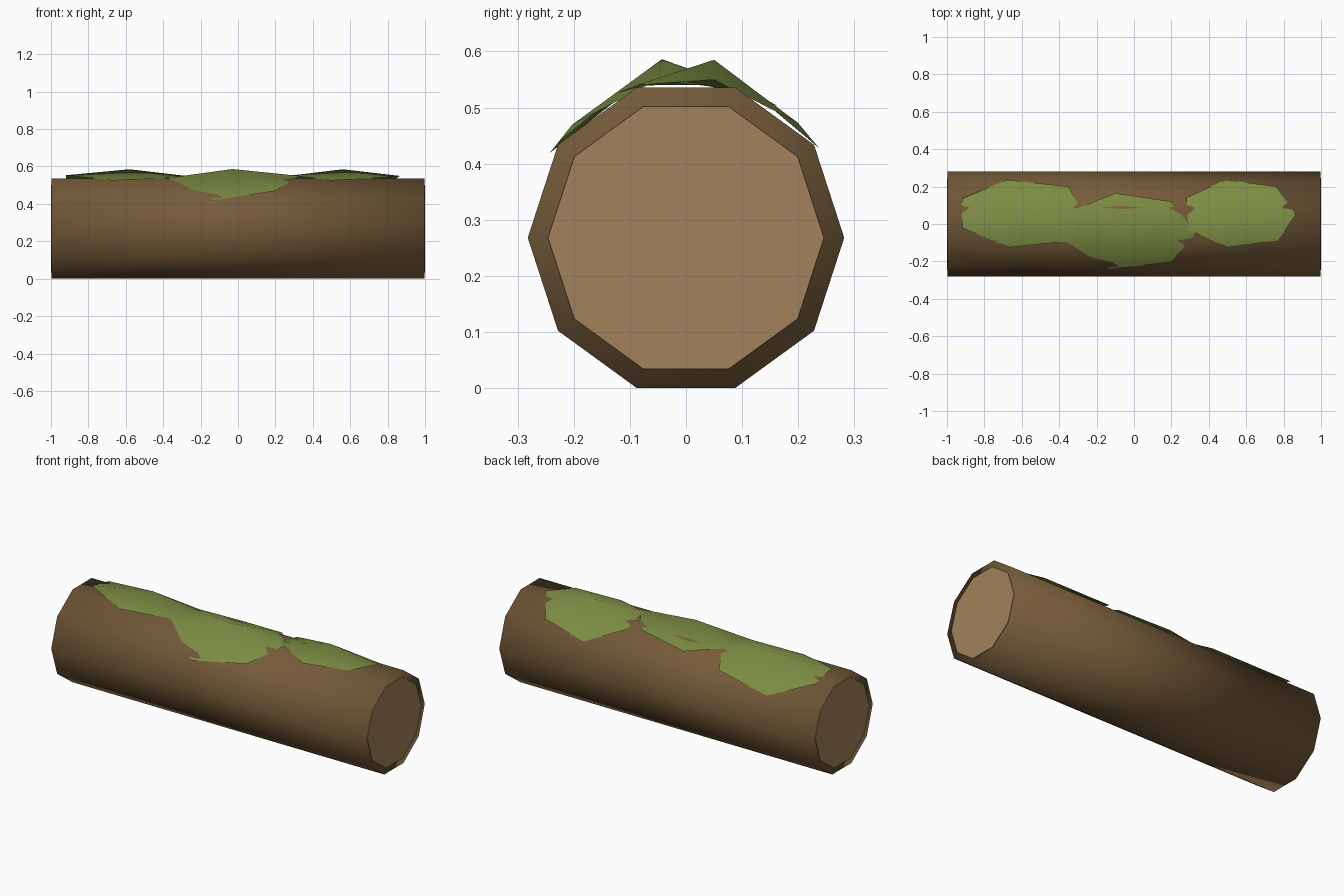
import bpy
import bmesh
from math import pi, sqrt
from mathutils import Matrix, Vector

default_cube = bpy.data.objects.get("Cube")
if default_cube:
    bpy.data.objects.remove(default_cube, do_unlink=True)

LOG_RADIUS = 0.282
AXIS_HEIGHT = 0.268
MOSS_EDGE_RADIUS = 0.286
MOSS_PEAK_RADIUS = 0.321


def make_material(name, rgb):
    material = bpy.data.materials.new(name)
    material.use_nodes = True
    colour = (*rgb, 1)
    material.diffuse_color = colour
    shader = material.node_tree.nodes["Principled BSDF"]
    shader.inputs["Base Color"].default_value = colour
    shader.inputs["Roughness"].default_value = 0.9
    return material


def finish(bm, name, material, smooth):
    mesh = bpy.data.meshes.new(name)
    for face in bm.faces:
        face.smooth = smooth
    bm.to_mesh(mesh)
    bm.free()
    mesh.materials.append(material)
    obj = bpy.data.objects.new(name, mesh)
    bpy.context.collection.objects.link(obj)
    return obj


def decagonal_prism(name, radius, length, centre_x, material, smooth):
    """Ten-sided prism along x, with a flat side on top."""
    bm = bmesh.new()
    bmesh.ops.create_cone(bm, cap_ends=True, segments=10, radius1=radius,
                          radius2=radius, depth=length)
    place = (Matrix.Translation((centre_x, 0, AXIS_HEIGHT))
             @ Matrix.Rotation(pi / 2, 4, "Y"))
    bmesh.ops.transform(bm, matrix=place, verts=bm.verts)
    # Turn so that the widest corners lie level with the axis
    bm.verts.ensure_lookup_table()
    widest = max(abs(v.co.y) for v in bm.verts)
    if widest < radius * 0.99:
        bmesh.ops.rotate(bm, verts=bm.verts, cent=(centre_x, 0, AXIS_HEIGHT),
                         matrix=Matrix.Rotation(pi / 10, 3, "X"))
    return finish(bm, name, material, smooth)


def on_log(x, y, radius):
    """Point at a given distance from the log axis, on its upper side."""
    return Vector((x, y, AXIS_HEIGHT + sqrt(radius ** 2 - y ** 2)))


def moss_patch(name, peak, outline, material):
    """Low fan of seven triangles draped over the log."""
    bm = bmesh.new()
    tip = bm.verts.new(on_log(*peak, MOSS_PEAK_RADIUS))
    ring = [bm.verts.new(on_log(x, y, MOSS_EDGE_RADIUS)) for x, y in outline]
    for a, b in zip(ring, ring[1:] + ring[:1]):
        bm.faces.new((tip, a, b))
    return finish(bm, name, material, True)


bark = make_material("bark brown", (0.18, 0.105, 0.042))
cut_wood = make_material("cut wood tan", (0.36, 0.225, 0.105))
moss = make_material("moss green", (0.2, 0.265, 0.056))

# Log with softly shaded bark
decagonal_prism("log_bark", LOG_RADIUS, 1.994, 0, bark, True)

# Pale sawn discs on both ends
for side, sign in (("left", 1), ("right", -1)):
    decagonal_prism("cut_end_" + side, 0.246, 0.02, sign * 0.99, cut_wood, False)

# Moss patches along the top
patches = {
    "moss_right": ((-0.58, 0.05), [
        (-0.27, 0.055), (-0.35, 0.2), (-0.68, 0.237), (-0.92, 0.135),
        (-0.92, -0.02), (-0.67, -0.125), (-0.33, -0.09)]),
    "moss_middle": ((-0.03, -0.043), [
        (0.33, -0.05), (0.2, 0.12), (-0.1, 0.165), (-0.3, 0.085),
        (-0.37, -0.09), (-0.13, -0.243), (0.2, -0.203)]),
    "moss_left": ((0.56, 0.05), [
        (0.865, 0.05), (0.76, 0.2), (0.49, 0.237), (0.28, 0.14),
        (0.29, -0.03), (0.5, -0.125), (0.77, -0.088)]),
}
for patch_name, (peak, outline) in patches.items():
    moss_patch(patch_name, peak, outline, moss)
